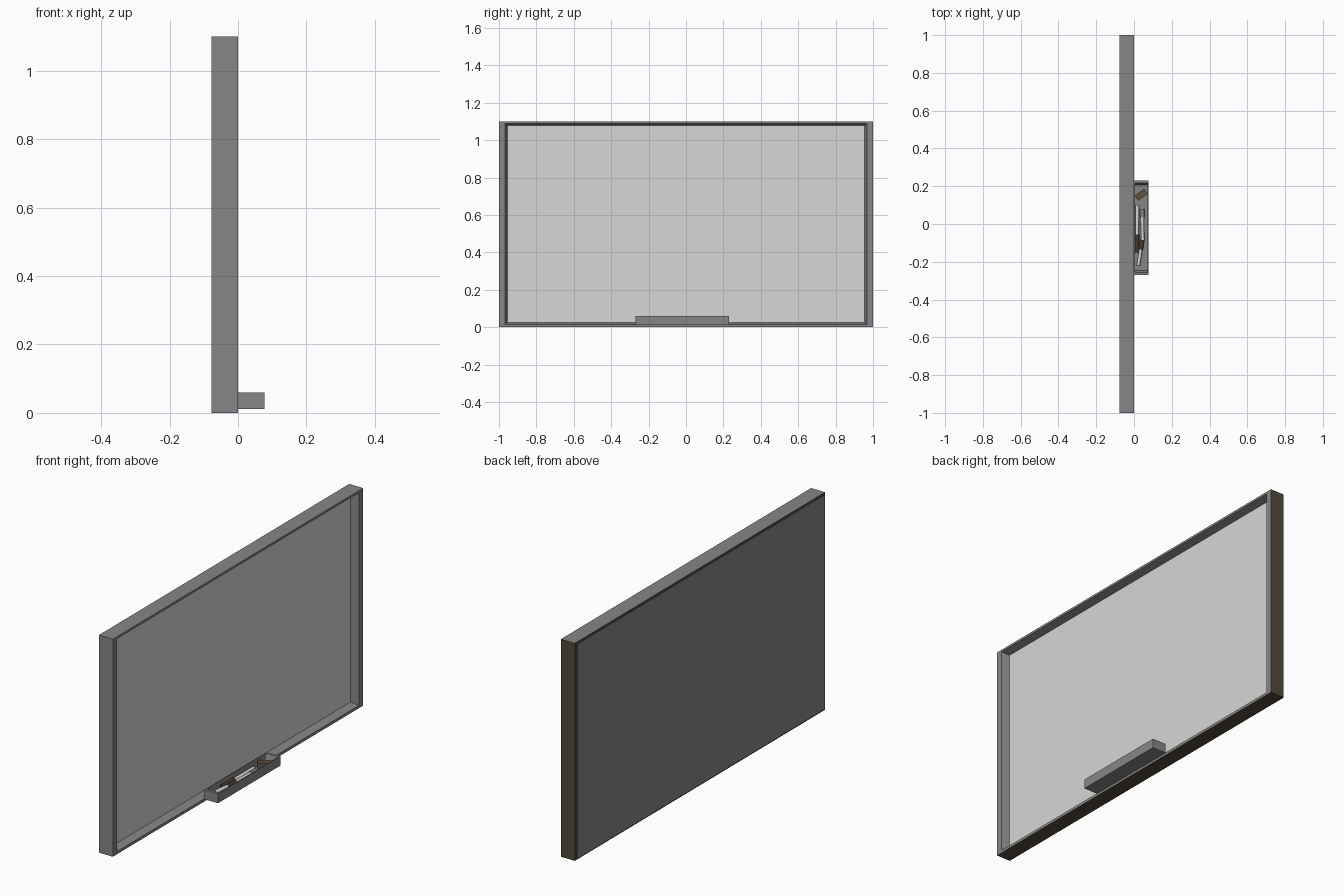
import bpy, bmesh, math
from mathutils import Vector, Matrix

if "Cube" in bpy.data.objects:
    bpy.data.objects.remove(bpy.data.objects["Cube"])


def mat(name, col):
    m = bpy.data.materials.new(name)
    m.diffuse_color = (*col, 1)
    m.use_nodes = True
    m.node_tree.nodes["Principled BSDF"].inputs["Base Color"].default_value = m.diffuse_color
    return m


GREY = mat("frame grey", (0.24, 0.24, 0.24))
WHITE = mat("board white", (0.68, 0.68, 0.68))
BROWN = mat("dark brown", (0.085, 0.068, 0.043))
ERASER = mat("eraser brown", (0.13, 0.085, 0.055))
PEN = mat("pen white", (0.72, 0.72, 0.68))
CAP = mat("cap dark", (0.06, 0.045, 0.03))


def finish(name, bm, mats, rule=None):
    bmesh.ops.recalc_face_normals(bm, faces=bm.faces[:])
    bm.normal_update()
    if rule:
        for f in bm.faces:
            f.material_index = rule(f)
    me = bpy.data.meshes.new(name)
    bm.to_mesh(me)
    bm.free()
    for m in mats:
        me.materials.append(m)
    ob = bpy.data.objects.new(name, me)
    bpy.context.collection.objects.link(ob)
    return ob


def nested(name, rings, mats, rule=None):
    """Closed solid from a chain of four-point rings, capped at both ends."""
    bm = bmesh.new()
    loops = [[bm.verts.new(p) for p in r] for r in rings]
    for a, b in zip(loops, loops[1:]):
        for i in range(4):
            j = (i + 1) % 4
            bm.faces.new((a[i], a[j], b[j], b[i]))
    bm.faces.new(loops[0])
    bm.faces.new(loops[-1])
    return finish(name, bm, mats, rule)


def yz(x, y0, y1, z0, z1):
    return [(x, y0, z0), (x, y1, z0), (x, y1, z1), (x, y0, z1)]


def xy(z, x0, x1, y0, y1):
    return [(x0, y0, z), (x1, y0, z), (x1, y1, z), (x0, y1, z)]


# frame with tapered front recess; brown on far end, underside and back rim
def frame_rule(f):
    c, n = f.calc_center_median(), f.normal
    if n.y > 0.9 and c.y > 0.99 or n.z < -0.9 and c.z < 0.005:
        return 1
    if n.x < -0.9 and (c.z > 1.05 or c.z < 0.01 or c.y > 0.95):
        return 1
    return 0


nested("board_frame", [
    yz(-0.078, -0.996, 0.976, 0.006, 1.085),
    yz(-0.078, -1, 1, 0, 1.1),
    yz(0, -1, 1, 0, 1.1),
    yz(0, -0.967, 0.967, 0.014, 1.089),
    yz(-0.04, -0.954, 0.954, 0.026, 1.078)], [GREY, BROWN], frame_rule)

# writing surface
nested("writing_surface", [
    yz(-0.041, -0.954, 0.954, 0.026, 1.078),
    yz(-0.038, -0.954, 0.954, 0.026, 1.078)], [WHITE])

# open tray
nested("pen_tray", [
    xy(0.012, 0, 0.077, -0.27, 0.23),
    xy(0.06, 0, 0.077, -0.27, 0.23),
    xy(0.06, 0.004, 0.073, -0.256, 0.216),
    xy(0.022, 0.006, 0.071, -0.245, 0.206)], [GREY])


# marker pens: stepped cylinders along a line
def cylinder(name, a, b, r, m):
    a, b = Vector(a), Vector(b)
    d = b - a
    bm = bmesh.new()
    bmesh.ops.create_cone(bm, cap_ends=True, segments=12, radius1=r, radius2=r,
                          depth=d.length)
    bm.transform(Matrix.Translation((a + b) / 2) @
                 d.to_track_quat('Z', 'Y').to_matrix().to_4x4())
    ob = finish(name, bm, [m])
    for p in ob.data.polygons:
        p.use_smooth = len(p.vertices) == 4
    ob.data.set_sharp_from_angle(angle=math.radians(40))


def marker(name, a, b, cap_mat, split=0.62):
    a, b = Vector(a), Vector(b)
    mid = a.lerp(b, split)
    cylinder(name + "_body", a, mid, 0.009, PEN)
    cylinder(name + "_cap", mid, b, 0.0115, cap_mat)


marker("marker_middle", (0.046, -0.085, 0.040), (0.043, 0.078, 0.034), GREY, 0.74)
marker("marker_front", (0.023, -0.22, 0.033), (0.044, -0.08, 0.036), CAP, 0.6)
marker("marker_rear", (0.017, 0.10, 0.032), (0.016, -0.15, 0.032), CAP, 0.62)

# eraser block lying askew
bm = bmesh.new()
bmesh.ops.create_cube(bm, size=1)
bm.transform(Matrix.Translation((0.038, 0.155, 0.037)) @
             Matrix.Rotation(math.radians(35), 4, 'Z') @
             Matrix.Diagonal((0.062, 0.034, 0.028, 1)))
finish("eraser", bm, [ERASER])
